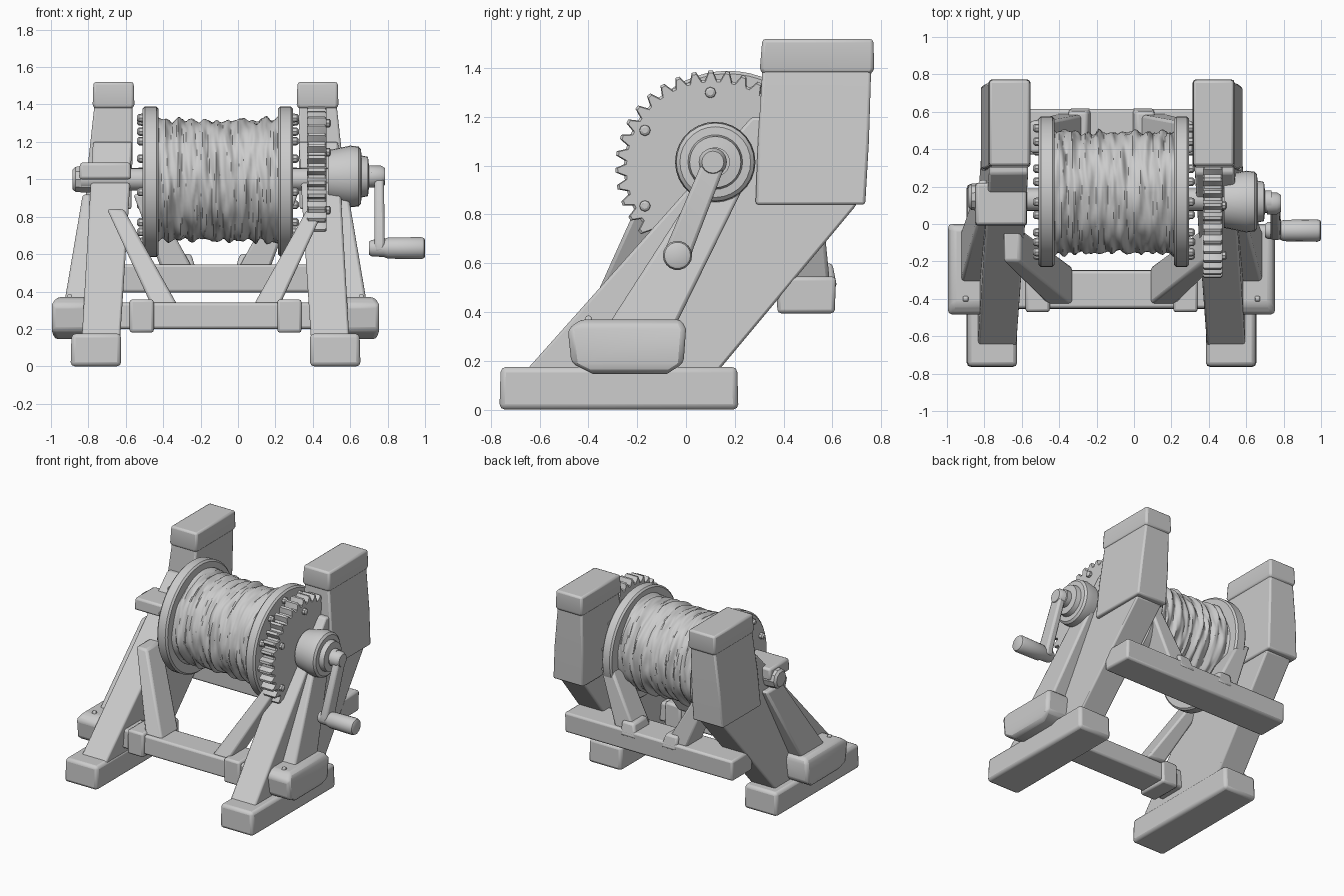
import bpy, bmesh, math
from math import sin, cos, pi
from mathutils import Vector, noise

cube = bpy.data.objects.get("Cube")
if cube:
    bpy.data.objects.remove(cube, do_unlink=True)

grey = bpy.data.materials.new("plain_grey")
grey.use_nodes = True
GREY = (0.6, 0.6, 0.6, 1)
grey.diffuse_color = GREY
grey.node_tree.nodes["Principled BSDF"].inputs["Base Color"].default_value = GREY

MID = -0.12          # centre plane of the frame
parts = []


def finish(name, bm, bevel=0.0):
    bmesh.ops.recalc_face_normals(bm, faces=bm.faces)
    mesh = bpy.data.meshes.new(name)
    bm.to_mesh(mesh)
    bm.free()
    mesh.materials.append(grey)
    ob = bpy.data.objects.new(name, mesh)
    bpy.context.scene.collection.objects.link(ob)
    if bevel:
        mod = ob.modifiers.new("soft_edges", "BEVEL")
        mod.width, mod.segments = bevel, 2
        mod.limit_method, mod.angle_limit = "ANGLE", math.radians(35)
    parts.append(ob)
    return ob


def skin(bm, rows):
    """Join rings of vertices and close both ends."""
    n = len(rows[0])
    for a, b in zip(rows, rows[1:]):
        for i in range(n):
            bm.faces.new((a[i], a[(i + 1) % n], b[(i + 1) % n], b[i]))
    bm.faces.new(rows[0])
    bm.faces.new(rows[-1])


def timber(name, sections, bevel=0.015, mid=0.0, side=1):
    """Squared timber through level sections (z, x0, x1, y0, y1)."""
    bm = bmesh.new()
    rows = []
    for z, x0, x1, y0, y1 in sections:
        corners = ((x0, y0), (x1, y0), (x1, y1), (x0, y1))
        rows.append([bm.verts.new((mid + side * x, y, z)) for x, y in corners])
    skin(bm, rows)
    return finish(name, bm, bevel)


def pair(name, sections, bevel=0.015):
    for label, side in (("left", 1), ("right", -1)):
        timber(label + "_" + name, sections, bevel, MID, side)


def turned(name, profile, y, z, n=32, shape=None, bevel=0.0):
    """Turned part on the x direction from (x, radius) points."""
    bm = bmesh.new()
    rows = []
    for x, r in profile:
        row = []
        for i in range(n):
            a = 2 * pi * i / n
            k = r + (shape(x, a, i) if shape else 0)
            row.append(bm.verts.new((x, y + k * cos(a), z + k * sin(a))))
        rows.append(row)
    skin(bm, rows)
    return finish(name, bm, bevel)


# Side frames: feet, leaning beams, head blocks and caps
pair("foot", [(0, .505, .775, -.765, .215), (.175, .505, .77, -.76, .21)], .022)
pair("leaning_beam", [(.15, .51, .715, -.665, .125),
                      (.84, .465, .675, -.05, .70),
                      (1.2, .445, .655, .27, .70)], .012)
pair("head_block", [(.84, .45, .70, .285, .735), (1.1, .445, .68, .295, .75),
                    (1.42, .445, .645, .315, .76)], .012)
pair("head_cap", [(1.375, .445, .648, .313, .762), (1.4, .434, .657, .303, .772),
                  (1.52, .438, .653, .313, .768)], .014)

# Outer braces resting in brackets
pair("outer_brace", [(.33, .62, .81, -.33, -.05), (.92, .60, .71, .05, .24)])
pair("side_bracket", [(.145, .66, .86, -.38, -.08), (.19, .66, .875, -.47, -.01),
                      (.33, .66, .875, -.485, 0), (.37, .66, .85, -.43, -.02)], .02)
for k in range(4):
    y = -.42 + k * .115
    pair("bracket_stud", [(.35, .76, .8, y, y + .04), (.385, .77, .79, y + .01, y + .03)], .006)

# Crossbars, their collars and the inner struts
timber("front_crossbar", [(.2, -.85, .61, -.455, -.245), (.34, -.85, .61, -.45, -.25)])
timber("back_crossbar", [(.395, -.81, .57, .375, .61), (.545, -.81, .57, .37, .615)])
pair("crossbar_collar", [(.18, .33, .46, -.472, -.23), (.358, .33, .46, -.47, -.235)])
pair("front_strut", [(.33, .205, .345, -.43, -.23), (.84, .49, .58, -.2, -.02)])
pair("back_strut", [(.52, .12, .29, .4, .59), (.92, .34, .44, .38, .55)])
pair("back_strut_foot", [(.50, .10, .23, .42, .62), (.6, .13, .23, .44, .6)])

# Strap holding the plain end of the axle
timber("axle_strap", [(1.0, -.85, -.57, -.01, .22), (1.09, -.845, -.575, -.005, .22)])

# Drum: two flanges with studs, rope winding and axle
DY, DZ = .172, .987
for name, x0, x1, out in (("right_flange", -.51, -.425, -1), ("left_flange", .215, .295, 1)):
    turned(name, [(x0, .39), (x0 + .012, .402), (x1 - .012, .402), (x1, .39)], DY, DZ, 56)
    face = x0 if out < 0 else x1
    for k in range(12):
        a = 2 * pi * (k + .3) / 12
        turned(name + "_stud", [(face - out * .01, .024), (face + out * .02, .022),
                                (face + out * .03, .012)],
               DY + .345 * cos(a), DZ + .345 * sin(a), 8)


def winding(x, a, i):
    c, s = cos(a), sin(a)
    wrinkle = noise.noise(Vector((x * 26, c * 1.6, s * 1.6)))
    fine = noise.noise(Vector((x * 55, c * 3 + 7, s * 3)))
    coil = sin(x * 95 + 1.2 * sin(a) + sin(3 * a))
    return .022 * wrinkle + .008 * fine + .006 * coil


ROWS = 90
rope = [(-.43 + .655 * k / ROWS, .322 + .012 * abs(2 * k / ROWS - 1) ** 4)
        for k in range(ROWS + 1)]
turned("rope_winding", rope, .168, .995, 72, winding)
turned("axle", [(-.84, .06), (.6, .06)], .13, 1.0, 20)
turned("axle_end", [(-.885, .055), (-.87, .07), (-.82, .075), (-.74, .075)], .145, 1.0, 10)


# Toothed wheel with one boss stud
def tooth(x, a, i):
    return 0 if i % 4 in (0, 1) else -.036


turned("gear_wheel", [(.368, .39), (.376, .4), (.464, .4), (.472, .39)],
       .11, .99, 36 * 4, tooth)
for k in range(6):
    a = pi / 2 + k * pi / 3
    turned("gear_stud", [(.46, .024), (.49, .022), (.497, .012)],
           .1 + .31 * cos(a), .99 + .31 * sin(a), 8)

# Crank: bearing, arm and grip
turned("crank_bearing", [(.48, .14), (.6, .165), (.645, .16), (.658, .145), (.66, .112),
                         (.695, .105), (.7, .06), (.735, .06)], .12, 1.015, 28)
turned("crank_pivot", [(.71, .058), (.765, .058), (.785, .045)], .11, 1.015, 16)
timber("crank_arm", [(.61, .725, .78, -.08, .015), (.66, .73, .785, -.085, .03),
                     (1.0, .73, .78, .06, .16), (1.05, .735, .775, .08, .15)], .014)
turned("crank_grip", [(.7, .035), (.715, .045), (.78, .048), (.8, .057), (.98, .06),
                      (.995, .054), (1.0, .045)], -.035, .632, 18)

# Smooth shading with sharp edges kept
bpy.ops.object.select_all(action="DESELECT")
for ob in parts:
    ob.select_set(True)
bpy.context.view_layer.objects.active = parts[0]
bpy.ops.object.shade_smooth_by_angle(angle=math.radians(35))
